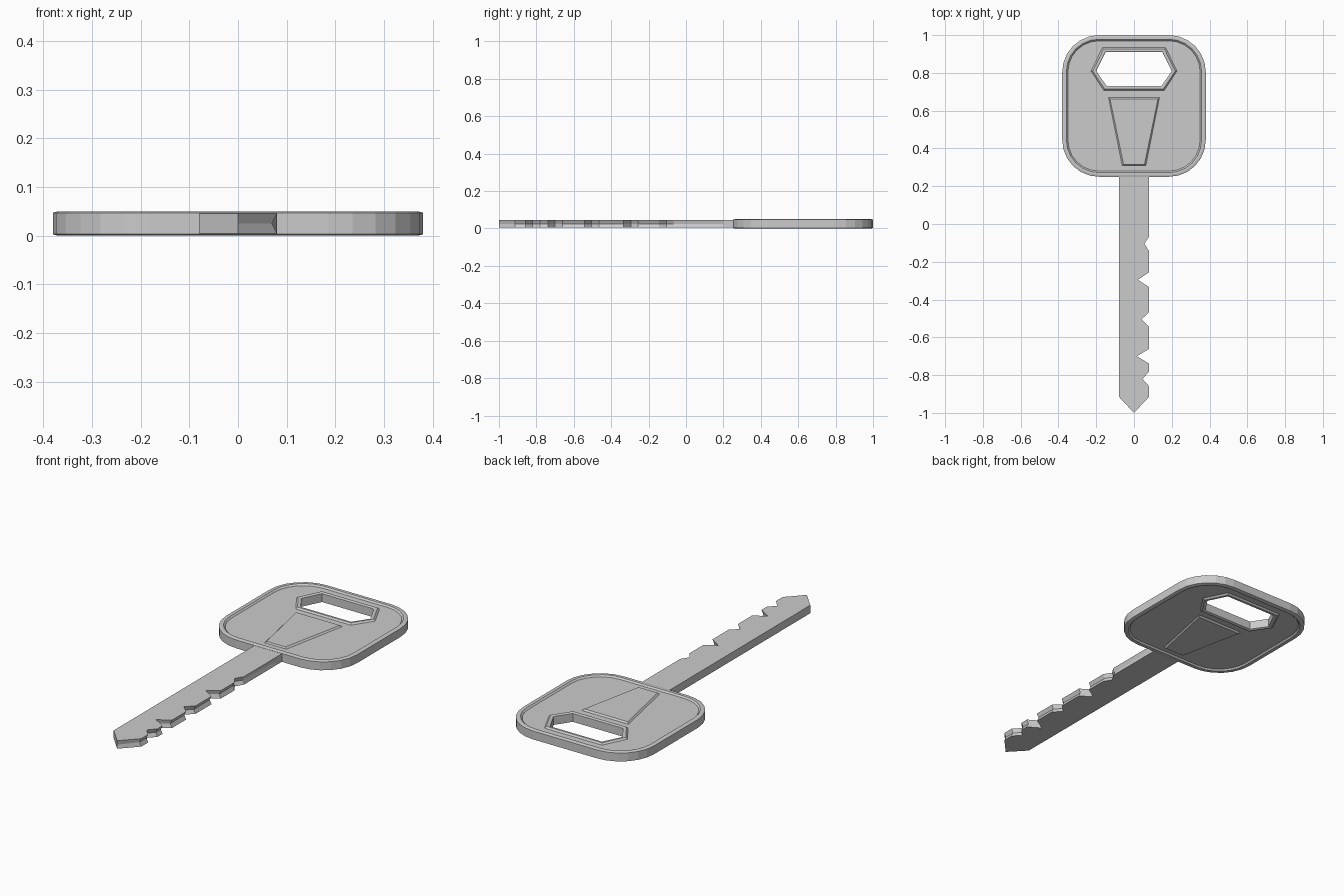
import bpy, bmesh, math
from mathutils.geometry import tessellate_polygon
from mathutils import Vector

if "Cube" in bpy.data.objects:
    bpy.data.objects.remove(bpy.data.objects["Cube"])


def make_object(name, bm):
    bmesh.ops.remove_doubles(bm, verts=bm.verts, dist=1e-5)
    bmesh.ops.recalc_face_normals(bm, faces=bm.faces)
    me = bpy.data.meshes.new(name)
    bm.to_mesh(me)
    bm.free()
    ob = bpy.data.objects.new(name, me)
    bpy.context.collection.objects.link(ob)
    return ob


def loop(bm, pts, z):
    return [bm.verts.new((x, y, z)) for x, y in pts]


def bridge(bm, a, b):
    n = len(a)
    for i in range(n):
        bm.faces.new((a[i], a[(i + 1) % n], b[(i + 1) % n], b[i]))


def fill(bm, *loops):
    verts = [v for l in loops for v in l]
    polys = [[Vector((v.co.x, v.co.y, 0)) for v in l] for l in loops]
    for t in tessellate_polygon(polys):
        bm.faces.new([verts[i] for i in t])


def rounded(inset, w=0.38, y0=0.25, y1=1.0, r=0.195, seg=6):
    cy, hy = (y0 + y1) / 2, (y1 - y0) / 2
    pts = []
    for q, (sx, sy) in enumerate([(1, 1), (-1, 1), (-1, -1), (1, -1)]):
        for i in range(seg + 1):
            a = math.pi / 2 * (q + i / seg)
            pts.append((sx * (w - r) + (r - inset) * math.cos(a),
                        cy + sy * (hy - r) + (r - inset) * math.sin(a)))
    return pts


def hexagon(d):
    half = [(0.2 + d * 1.15, 0.81), (0.15 + d * .7, 0.91 + d), (-0.15 - d * .7, 0.91 + d),
            (-0.2 - d * 1.15, 0.81), (-0.145 - d * .6, 0.73 - d), (0.145 + d * .6, 0.73 - d)]
    return half


def trapezoid(d):
    return [(0.135 - d, 0.67 - d), (-0.135 + d, 0.67 - d),
            (-0.063 + d, 0.31 + d * .6), (0.063 - d, 0.31 + d * .6)]


# Bow: rimmed head with a hexagonal hole and raised wedge on both faces
MID = 0.025
bm = bmesh.new()
edges = []
for s in (1, -1):
    z = lambda h: MID + s * h
    rim = [loop(bm, rounded(i), z(h)) for i, h in
           [(0, 0.022), (0.01, 0.025), (0.022, 0.025), (0.03, 0.017)]]
    hole = [loop(bm, hexagon(d), z(h)) for d, h in
            [(0, 0.022), (0.006, 0.025), (0.016, 0.025), (0.024, 0.017)]]
    wedge = [loop(bm, trapezoid(d), z(h)) for d, h in [(0, 0.017), (0.008, 0.025)]]
    for group in (rim, hole, wedge):
        for a, b in zip(group, group[1:]):
            bridge(bm, a, b)
    fill(bm, rim[-1], hole[-1], wedge[0])
    fill(bm, wedge[-1])
    edges.append((rim[0], hole[0]))
for a, b in zip(*edges):
    bridge(bm, a, b)
make_object("key_head", bm)

# Blade: notched outline with a shallow groove along the cut edge
outline = [(-0.08, 0.262), (-0.08, -0.915), (0, -1), (0.08, -0.915)]
for x, y in [(0.045, -0.82), (0.015, -0.70), (0.04, -0.505), (0.02, -0.295), (0.055, -0.105)]:
    outline += [(0.08, y - 0.039), (x, y), (0.08, y + 0.039)]
outline += [(0.08, 0.2), (0.08, 0.262)]
grooved = [(x - 0.01, y) if x > 0 and y < 0.1 else (x, y) for x, y in outline]
bm = bmesh.new()
low, mid, high = loop(bm, outline, 0.004), loop(bm, grooved, MID), loop(bm, outline, 0.046)
bridge(bm, low, mid)
bridge(bm, mid, high)
fill(bm, low)
fill(bm, high)
make_object("key_blade", bm)
